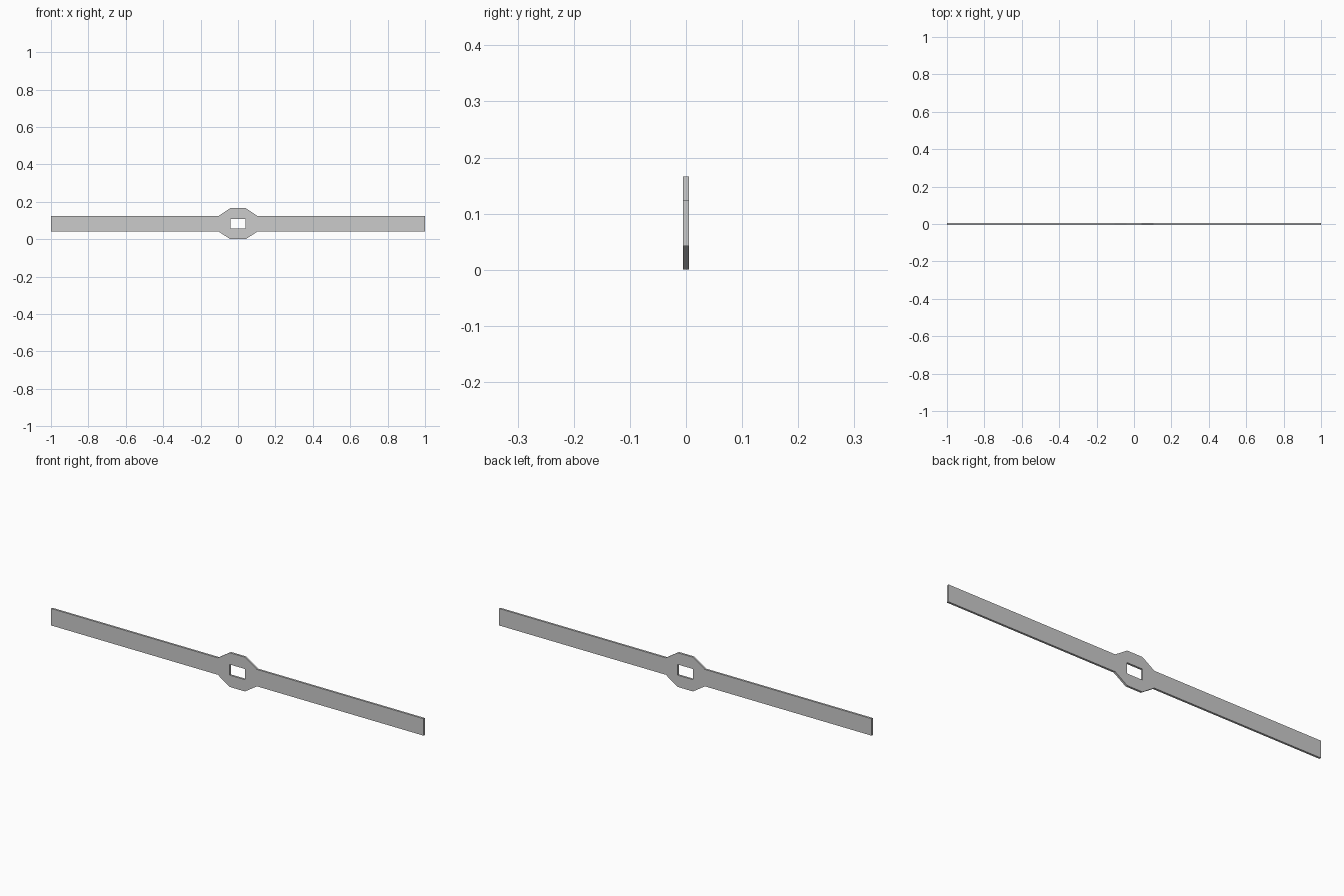
import bpy, bmesh

if "Cube" in bpy.data.objects:
    bpy.data.objects.remove(bpy.data.objects["Cube"])

T = 0.01      # plate thickness
ZC = 0.083    # centre height

# One quadrant of the outline and of the slot, mirrored to all four
outer_q = [(1.0, 0.041), (0.105, 0.041), (0.041, 0.083)]
inner_q = [(0.041, 0.026)]


def loop_from_quadrant(q):
    r = q[::-1]
    return (q + [(-x, z) for x, z in r]
            + [(-x, -z) for x, z in q] + [(x, -z) for x, z in r])


# Flat bar with a widened hub and a rectangular slot
bm = bmesh.new()
edges = []
for q in (outer_q, inner_q):
    vs = [bm.verts.new((x, -T / 2, z + ZC)) for x, z in loop_from_quadrant(q)]
    edges += [bm.edges.new((vs[i], vs[(i + 1) % len(vs)])) for i in range(len(vs))]
bmesh.ops.triangle_fill(bm, edges=edges, use_beauty=True)
bmesh.ops.dissolve_limit(bm, angle_limit=0.01, verts=bm.verts[:], edges=bm.edges[:])

# Thicken the plate
ext = bmesh.ops.extrude_face_region(bm, geom=bm.faces[:], use_keep_orig=True)
moved = [g for g in ext["geom"] if isinstance(g, bmesh.types.BMVert)]
bmesh.ops.translate(bm, verts=moved, vec=(0, T, 0))
bmesh.ops.recalc_face_normals(bm, faces=bm.faces[:])

mesh = bpy.data.meshes.new("slotted_bar")
bm.to_mesh(mesh)
bm.free()
bpy.context.collection.objects.link(bpy.data.objects.new("slotted_bar", mesh))
